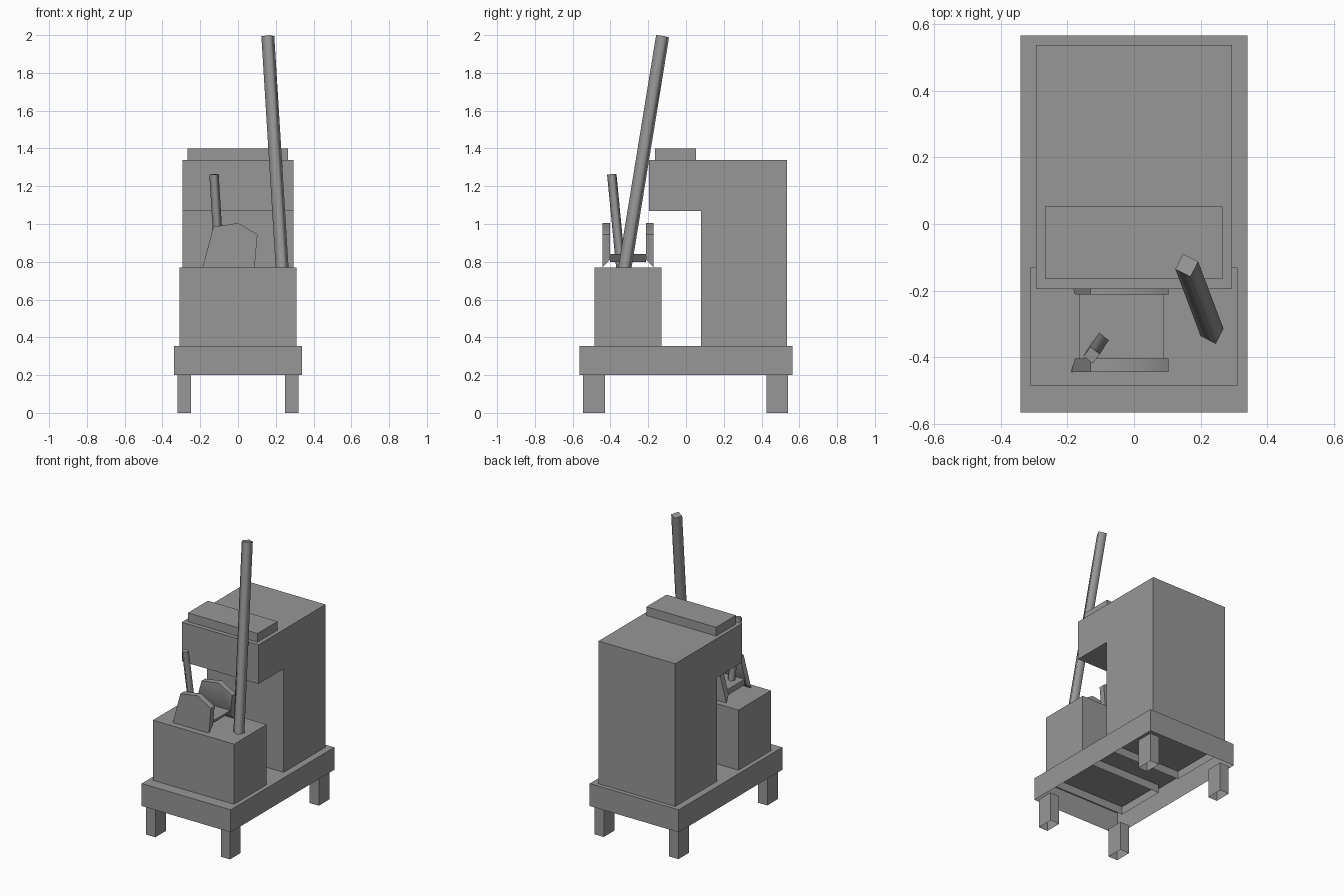
import bpy, math
from mathutils import Vector

if "Cube" in bpy.data.objects:
    bpy.data.objects.remove(bpy.data.objects["Cube"])

grey = bpy.data.materials.new("dark_grey")
grey.diffuse_color = (0.31, 0.31, 0.31, 1)
grey.use_nodes = True
grey.node_tree.nodes["Principled BSDF"].inputs["Base Color"].default_value = grey.diffuse_color


def mesh_object(name, verts, faces):
    me = bpy.data.meshes.new(name)
    me.from_pydata(verts, [], faces)
    me.materials.append(grey)
    me.update()
    ob = bpy.data.objects.new(name, me)
    bpy.context.collection.objects.link(ob)
    return ob


def smooth(ob, degrees):
    for p in ob.data.polygons:
        p.use_smooth = True
    ob.data.set_sharp_from_angle(angle=math.radians(degrees))


def box(name, x0, x1, y0, y1, z0, z1, bottom=True):
    verts = [(x, y, z) for z in (z0, z1)
             for x, y in ((x0, y0), (x1, y0), (x1, y1), (x0, y1))]
    faces = [(4, 5, 6, 7)] + [(i, (i + 1) % 4, (i + 1) % 4 + 4, i + 4) for i in range(4)]
    if bottom:
        faces.append((3, 2, 1, 0))
    return mesh_object(name, verts, faces)


def loft(name, first, second, skip=()):
    """Solid between two matching outlines; skip leaves out side faces."""
    n = len(first)
    faces = [tuple(range(n)), tuple(reversed(range(n, 2 * n)))]
    faces += [((i + 1) % n, i, i + n, (i + 1) % n + n) for i in range(n) if i not in skip]
    return mesh_object(name, first + second, faces)


def square_rod(name, foot, tip, radius, angle):
    """Leaning four-sided rod, ends cut square to its axis."""
    foot, tip = Vector(foot), Vector(tip)
    t = (tip - foot).normalized()
    verts = []
    for c in (foot, tip):
        for i in range(4):
            a = math.radians(angle + 90 * i)
            dx, dy = radius * math.cos(a), radius * math.sin(a)
            verts.append(c + Vector((dx, dy, -(dx * t.x + dy * t.y) / t.z)))
    faces = [(i, (i + 1) % 4, (i + 1) % 4 + 4, i + 4) for i in range(4)]
    faces += [(3, 2, 1, 0), (4, 5, 6, 7)]
    ob = mesh_object(name, verts, faces)
    for p in ob.data.polygons[:4]:
        p.use_smooth = True
    return ob


# base: open underneath
box("base", -0.34, 0.34, -0.565, 0.565, 0.2, 0.355, bottom=False)

# hollow legs
for sx, side in ((-1, "left"), (1, "right")):
    x0, x1 = sorted((sx * 0.25, sx * 0.32))
    box(f"front_leg_{side}", x0, x1, -0.545, -0.43, 0, 0.2, bottom=False)
    box(f"back_leg_{side}", x0, x1, 0.425, 0.54, 0, 0.2, bottom=False)

# tall cabinet with an overhanging head, open below and sunk through the deck
cabinet = [(0.08, 0.3), (0.536, 0.3), (0.536, 1.34), (-0.195, 1.34), (-0.195, 1.07), (0.08, 1.07)]
loft("cabinet", [(0.293, y, z) for y, z in cabinet],
     [(-0.293, y, z) for y, z in cabinet], skip=(0,))
box("cabinet_lid", -0.267, 0.265, -0.165, 0.053, 1.34, 1.4)

# front block, open below and sunk through the deck
box("front_block", -0.31, 0.31, -0.485, -0.13, 0.3, 0.77, bottom=False)

# cradle: two cheek plates, their lower inside edges chamfered
top = [(0.103, 0.945), (0.0, 1.005), (-0.13, 0.985)]
outer = [(-0.188, 0.77), (0.088, 0.77)] + top
inner = [(-0.177, 0.81), (0.091, 0.81)] + top
for name, y0, y1, a, b in (("front_cheek", -0.443, -0.403, outer, inner),
                           ("back_cheek", -0.212, -0.172, inner, outer)):
    smooth(loft(name, [(x, y0, z) for x, z in a], [(x, y1, z) for x, z in b]), 45)

# slab between the cheeks, right end undercut
slab = [(-0.165, 0.8), (0.06, 0.8), (0.09, 0.84), (-0.165, 0.84)]
loft("cradle_slab", [(x, -0.403, z) for x, z in slab], [(x, -0.212, z) for x, z in slab])

# leaning rods
square_rod("long_pole", (0.234, -0.325, 0.76), (0.158, -0.124, 1.994), 0.036, 18)
square_rod("short_lever", (-0.097, -0.345, 0.77), (-0.127, -0.393, 1.263), 0.025, 97)
